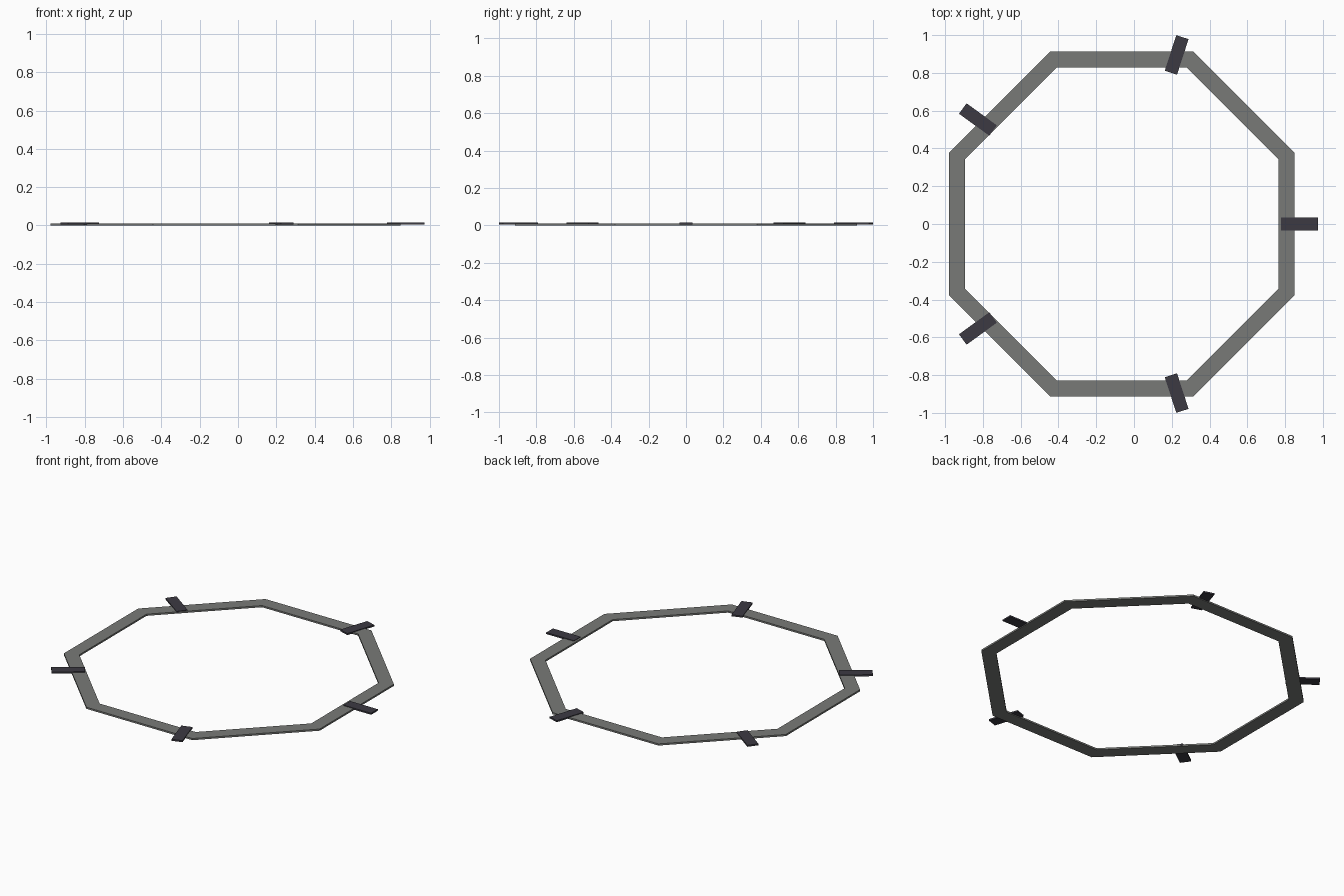
import bpy, bmesh, math
from mathutils import Matrix

if "Cube" in bpy.data.objects:
    bpy.data.objects.remove(bpy.data.objects["Cube"])

CX = -0.065           # common centre of ring and tabs


def material(name, rgb):
    m = bpy.data.materials.new(name)
    m.diffuse_color = (*rgb, 1)
    m.use_nodes = True
    m.node_tree.nodes["Principled BSDF"].inputs["Base Color"].default_value = m.diffuse_color
    return m


def finish(bm, name, mat):
    bmesh.ops.recalc_face_normals(bm, faces=bm.faces)
    me = bpy.data.meshes.new(name)
    bm.to_mesh(me)
    bm.free()
    me.materials.append(mat)
    ob = bpy.data.objects.new(name, me)
    bpy.context.collection.objects.link(ob)
    return ob


grey = material("warm grey", (0.19, 0.195, 0.185))
dark = material("dark slate", (0.045, 0.042, 0.055))

# Flat octagonal ring
bm = bmesh.new()
loops = []
for apothem, z in ((0.914, 0), (0.914, 0.011), (0.829, 0.011), (0.829, 0)):
    r = apothem / math.cos(math.pi / 8)
    loops.append([bm.verts.new((CX + r * math.cos(a), r * math.sin(a), z))
                  for a in (math.pi / 8 + i * math.pi / 4 for i in range(8))])
for k in range(4):
    a, b = loops[k], loops[(k + 1) % 4]
    for i in range(8):
        j = (i + 1) % 8
        bm.faces.new((a[i], a[j], b[j], b[i]))
finish(bm, "octagon_ring", grey)

# Five radial tabs lying across the ring
R0, R1, W, Z0, Z1 = 0.842, 1.04, 0.068, 0.005, 0.015
for i in range(5):
    bm = bmesh.new()
    place = (Matrix.Translation((CX, 0, 0))
             @ Matrix.Rotation(i * math.tau / 5, 4, 'Z')
             @ Matrix.Translation(((R0 + R1) / 2, 0, (Z0 + Z1) / 2))
             @ Matrix.Diagonal((R1 - R0, W, Z1 - Z0, 1)))
    bmesh.ops.create_cube(bm, size=1, matrix=place)
    finish(bm, f"radial_tab_{i + 1}", dark)
